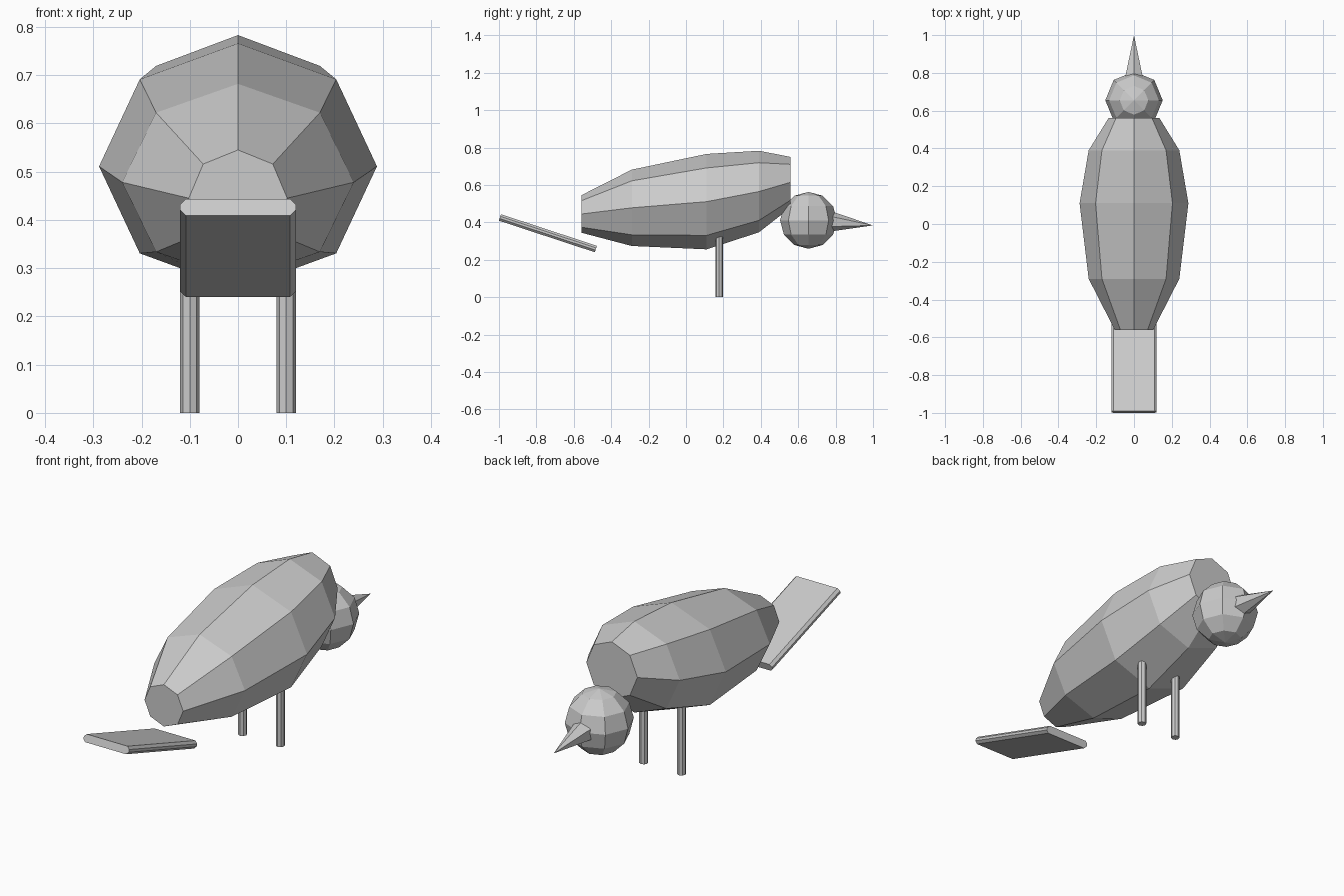
import bpy, bmesh
from math import sin, cos, pi
from mathutils import Vector, Matrix

if "Cube" in bpy.data.objects:
    bpy.data.objects.remove(bpy.data.objects["Cube"])


def finish(name, bm):
    bmesh.ops.recalc_face_normals(bm, faces=bm.faces)
    mesh = bpy.data.meshes.new(name)
    bm.to_mesh(mesh)
    bm.free()
    obj = bpy.data.objects.new(name, mesh)
    bpy.context.collection.objects.link(obj)
    return obj


def loft(name, rings):
    # skin successive rings of points and cap both ends
    bm = bmesh.new()
    loops = [[bm.verts.new(p) for p in ring] for ring in rings]
    n = len(loops[0])
    for a, b in zip(loops, loops[1:]):
        for i in range(n):
            j = (i + 1) % n
            bm.faces.new((a[i], a[j], b[j], b[i]))
    bm.faces.new(loops[0])
    bm.faces.new(loops[-1])
    return finish(name, bm)


def ring_y(y, z, rx, rz, n=8):
    return [(rx * cos(2 * pi * i / n), y, z + rz * sin(2 * pi * i / n)) for i in range(n)]


# body: octagonal rings along y (y, centre z, half width, half height)
sections = [(-0.56, 0.445, 0.102, 0.10), (-0.29, 0.478, 0.24, 0.204),
            (0.11, 0.511, 0.288, 0.255), (0.39, 0.565, 0.24, 0.218),
            (0.56, 0.615, 0.135, 0.135)]
loft("body", [ring_y(*s) for s in sections])

# head: low-poly ball
bm = bmesh.new()
bmesh.ops.create_uvsphere(bm, u_segments=8, v_segments=6, radius=0.152,
                          matrix=Matrix.Translation((0, 0.655, 0.411)))
finish("head", bm)

# beak: small cone dipping forward
bm = bmesh.new()
base, tip = Vector((0, 0.782, 0.404)), Vector((0, 1.0, 0.384))
axis = tip - base
place = Matrix.Translation((base + tip) / 2) @ axis.to_track_quat('Z', 'Y').to_matrix().to_4x4()
bmesh.ops.create_cone(bm, cap_ends=True, segments=6, radius1=0.052, radius2=0,
                      depth=axis.length, matrix=place)
finish("beak", bm)

# legs: thin octagonal posts
for side, x in (("left", -0.1), ("right", 0.1)):
    bm = bmesh.new()
    bmesh.ops.create_cone(bm, cap_ends=True, segments=8, radius1=0.02, radius2=0.02,
                          depth=0.36, matrix=Matrix.Translation((x, 0.177, 0.18)))
    finish(side + "_leg", bm)

# tail: slanted board with chamfered long edges
w, t, c = 0.12, 0.018, 0.012
profile = [(w, t - c), (w - c, t), (c - w, t), (-w, t - c),
           (-w, c - t), (c - w, -t), (w - c, -t), (w, c - t)]
tail = loft("tail", [[(x, y, z) for x, z in profile] for y in (-0.27, 0.27)])
tail.location = (0, -0.738, 0.342)
tail.rotation_euler = (-0.318, 0, 0)
